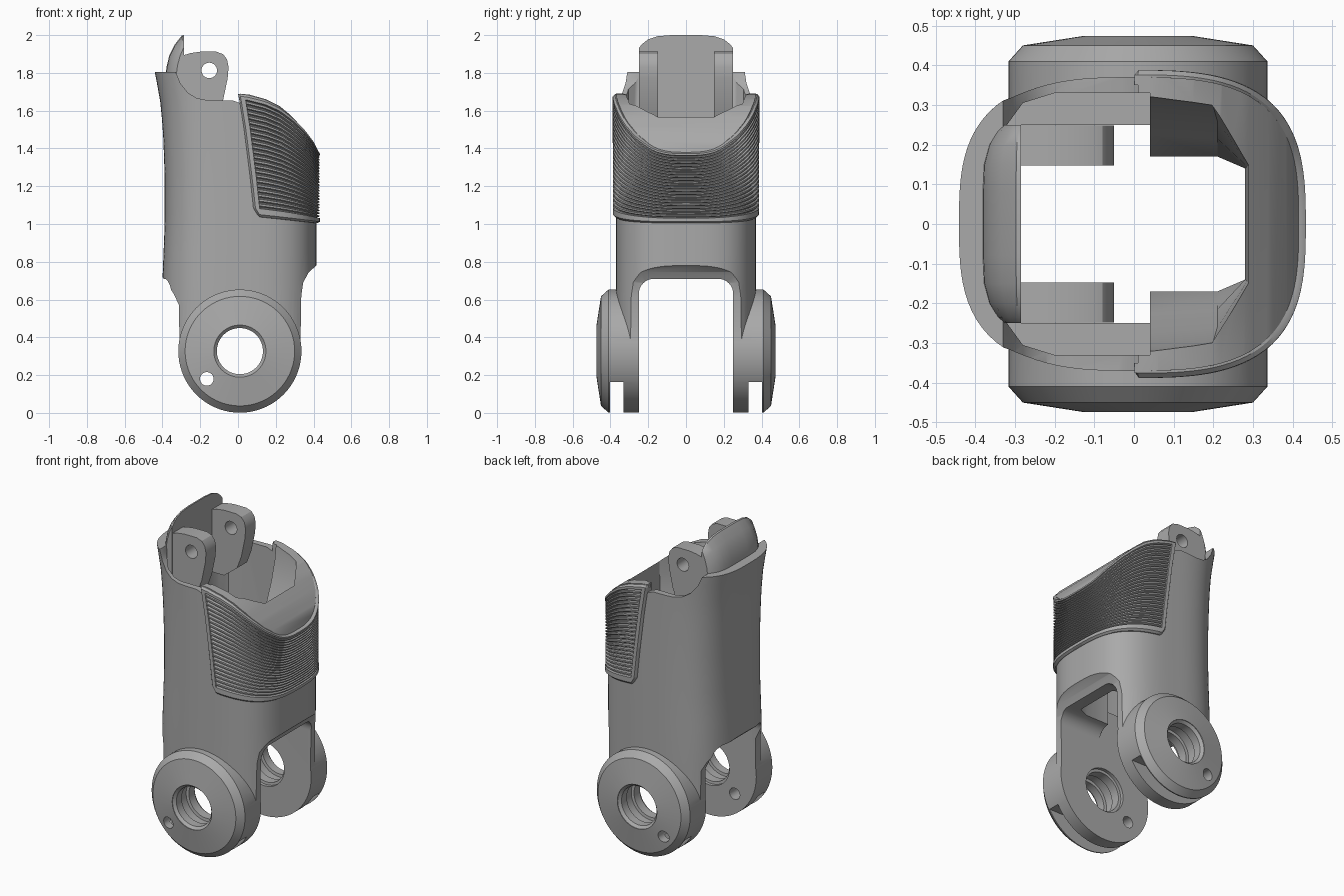
import bpy, bmesh, math

if "Cube" in bpy.data.objects:
    bpy.data.objects.remove(bpy.data.objects["Cube"], do_unlink=True)

grey = bpy.data.materials.new("matte_grey")
grey.use_nodes = True
grey.diffuse_color = (0.4, 0.4, 0.4, 1)
grey.node_tree.nodes["Principled BSDF"].inputs["Base Color"].default_value = (0.4, 0.4, 0.4, 1)

AXLE_X, AXLE_Z = 0.01, 0.327
HALF_Y, POWER = 0.37, 3


def loft(name, rings, cap=True, closed=True):
    """Skin a list of equal-length point rings."""
    bm = bmesh.new()
    rows = [[bm.verts.new(p) for p in ring] for ring in rings]
    n = len(rows[0])
    for a, b in zip(rows, rows[1:]):
        for i in range(n if closed else n - 1):
            j = (i + 1) % n
            bm.faces.new((a[i], a[j], b[j], b[i]))
    if cap:
        bm.faces.new(rows[0])
        bm.faces.new(rows[-1])
    bmesh.ops.recalc_face_normals(bm, faces=bm.faces)
    mesh = bpy.data.meshes.new(name)
    bm.to_mesh(mesh)
    bm.free()
    mesh.materials.append(grey)
    ob = bpy.data.objects.new(name, mesh)
    bpy.context.collection.objects.link(ob)
    return ob


def prism_y(name, outline, y0, y1):
    return loft(name, [[(x, y, z) for x, z in outline] for y in (y0, y1)])


def lathe_y(name, profile, x=AXLE_X, z=AXLE_Z, sides=72):
    """Rings of (radius, y) around an axis parallel to y."""
    turn = [math.tau * i / sides for i in range(sides)]
    return loft(name, [[(x + r * math.cos(t), y, z + r * math.sin(t)) for t in turn]
                       for r, y in profile])


def boolean(target, cutter, operation="DIFFERENCE"):
    mod = target.modifiers.new("cut", "BOOLEAN")
    mod.operation, mod.solver, mod.object = operation, "EXACT", cutter
    bpy.context.view_layer.objects.active = target
    bpy.ops.object.modifier_apply(modifier=mod.name)
    bpy.data.objects.remove(cutter, do_unlink=True)


def smooth(ob, angle=30):
    bpy.ops.object.select_all(action="DESELECT")
    ob.select_set(True)
    bpy.context.view_layer.objects.active = ob
    bpy.ops.object.shade_smooth_by_angle(angle=math.radians(angle))


def interp(table, x):
    for (x0, y0), (x1, y1) in zip(table, table[1:]):
        if x <= x1:
            return y0 + (y1 - y0) * max(0, (x - x0) / (x1 - x0))
    return table[-1][1]


# Outer shell: superellipse section with a waisted back wall
BACK = [(0.7, -0.40), (1.0, -0.388), (1.25, -0.388), (1.5, -0.397),
        (1.65, -0.412), (1.75, -0.43), (1.85, -0.45)]


def section(z):
    back = interp(BACK, z)
    return (back + 0.415) / 2, (0.415 - back) / 2


def shell_point(theta, z, off=0.0):
    cx, a = section(z)
    c, s = math.cos(theta), math.sin(theta)
    r = (abs(c / a) ** POWER + abs(s / HALF_Y) ** POWER) ** (-1 / POWER) + off
    return cx + r * c, r * s, z


levels = [0.25, 0.7] + [0.85 + 0.1 * i for i in range(11)]
body = loft("body", [[shell_point(math.tau * i / 112, z) for i in range(112)] for z in levels])

# Side outline of the body
PAD_TOP = [(0.01, 1.69), (0.06, 1.685), (0.15, 1.66), (0.22, 1.625), (0.28, 1.575),
           (0.34, 1.51), (0.385, 1.445), (0.415, 1.38), (0.44, 1.32)]
outline = [(-0.31, 0.33), (-0.312, 0.57), (-0.34, 0.63), (-0.4, 0.72), (-0.6, 0.9),
           (-0.6, 1.805), (-0.33, 1.805), (-0.305, 1.745), (-0.265, 1.695), (-0.22, 1.667),
           (-0.16, 1.655), (-0.03, 1.655), (0.01, 1.64)] + PAD_TOP + [
           (0.6, 1.2), (0.6, 0.83), (0.415, 0.78), (0.375, 0.745), (0.345, 0.69),
           (0.335, 0.62), (0.33, 0.33)]
boolean(body, prism_y("side_outline", outline, -0.6, 0.6), "INTERSECT")

# Hinge discs
for s in (-1, 1):
    disc = lathe_y("disc", [(r, s * y) for r, y in (
        (0.326, 0.24), (0.326, 0.41), (0.29, 0.45), (0.13, 0.475))])
    boolean(body, disc, "UNION")

# Gap between the hinge arms, with rounded upper corners
gap = [(-0.25, -0.2)]
for cy, start in ((-0.17, math.pi), (0.17, math.pi / 2)):
    for i in range(9):
        t = start - i * math.pi / 16
        gap.append((cy + 0.08 * math.cos(t), 0.63 + 0.08 * math.sin(t)))
gap.append((0.25, -0.2))
boolean(body, loft("arm_gap", [[(x, y, z) for y, z in gap] for x in (-0.7, 0.7)]))


# Inner cavity: wide back half, narrow front half opening into a bowl
def front_ring(z, w0, w1, w2, x1, x2):
    half = [(0.0, w0), (0.04, w0), (x1, w1), (x2, w2)]
    return [(x, y, z) for x, y in half] + [(x, -y, z) for x, y in reversed(half)]


back_half = [(0.04, -0.33), (-0.2, -0.33), (-0.28, -0.305), (-0.32, -0.25), (-0.333, -0.15)]
back_half += [(x, -y) for x, y in reversed(back_half)]
boolean(body, loft("back_cavity", [[(x, y, z) for x, y in back_half] for z in (0.85, 2.1)]))
boolean(body, loft("front_cavity", [
    front_ring(0.6, 0.17, 0.17, 0.14, 0.21, 0.28),
    front_ring(1.25, 0.17, 0.17, 0.14, 0.21, 0.28),
    front_ring(1.36, 0.225, 0.215, 0.14, 0.21, 0.28),
    front_ring(1.48, 0.275, 0.26, 0.145, 0.21, 0.285),
    front_ring(1.6, 0.31, 0.295, 0.15, 0.2, 0.29),
    front_ring(1.8, 0.335, 0.32, 0.15, 0.18, 0.3)]))
well = [(-0.285, -0.25), (0.05, -0.25), (0.05, 0.25), (-0.285, 0.25)]
boolean(body, loft("lower_well", [[(x, y, z) for x, y in well] for z in (0.6, 1.0)]))

# Axle bores, pin holes and lower slots
for s in (-1, 1):
    bore = lathe_y("bore", [(r, s * y) for r, y in (
        (0.138, 0.2), (0.138, 0.27), (0.122, 0.272), (0.122, 0.33), (0.14, 0.332),
        (0.14, 0.40), (0.122, 0.402), (0.122, 0.455), (0.138, 0.47), (0.138, 0.52))])
    boolean(body, bore)
    boolean(body, lathe_y("pin_hole", [(0.036, s * 0.2), (0.036, s * 0.55)], -0.165, 0.18, 24))
    slot = [(-0.5, -0.1), (0.5, -0.1), (0.5, 0.163), (-0.5, 0.163)]
    boolean(body, prism_y("slot", slot, s * 0.33, s * 0.403))
smooth(body)

# Ribbed grip pad wrapped around the front
RIM, GROOVE = 0.018, 0.003
rows = [(0, -0.02), (0.001, 0.006), (0.02, RIM), (0.07, RIM)]
RIBS = 22
for k in range(RIBS):
    for part, off in ((0.02, GROOVE), (0.2, GROOVE), (0.45, RIM - 0.002), (0.85, RIM - 0.002)):
        rows.append((0.075 + 0.87 * (k + part) / RIBS, off))
rows += [(0.947, GROOVE), (0.955, RIM), (0.98, RIM), (0.999, 0.006), (1, -0.02)]
edge = [(-1, -0.02), (-0.999, 0.006), (-0.985, RIM), (-0.945, RIM)]
cols = edge + [(-0.94 + 1.88 * i / 64, None) for i in range(65)] + [(-s, o) for s, o in reversed(edge)]


def pad_point(v, v_off, s, s_off):
    cx, a = section(1.3)
    left = 0.085 - 0.07 * v + 0.03 * max(0, 1 - v / 0.08) ** 2
    y = HALF_Y * (1 - abs((left - cx) / a) ** POWER) ** (1 / POWER)
    theta = s * math.atan2(y, left - cx)
    x = shell_point(theta, 1.3)[0]
    low, high = 1.04 - 0.035 * (x - 0.08) / 0.33, interp(PAD_TOP, x)
    border = v < 0.072 or v > 0.95
    if s_off is None:
        off = v_off
    else:
        off = min(s_off, v_off) if border else s_off
    return shell_point(theta, low + (high - low) * v, off)


pad = loft("grip_pad", [[pad_point(v, vo, s, so) for s, so in cols] for v, vo in rows],
           cap=False, closed=False)
smooth(pad)

# Curved tab rising from the back wall
tab_side = [(0.098, 1.5), (0.1, 1.75), (0.094, 1.83), (0.078, 1.895),
            (0.05, 1.95), (0.012, 1.998), (0.0, 2.0), (0.0, 1.5)]
widths = [(0.25, 0.45, 0.07), (0.235, 0.62, 0.05), (0.2, 0.83, 0.022),
          (0.15, 0.97, 0.006), (0.08, 1.0, 0.0)]
stations = [(-y, w, d) for y, w, d in widths] + list(reversed(widths))
tab = loft("back_tab", [[(-0.285 - x * w, y, z - d * (z - 1.5) / 0.5) for x, z in tab_side]
                        for y, w, d in stations])
smooth(tab, 35)

# Pair of hinge lugs
lug_side = [(-0.3, 1.5), (-0.2, 1.5), (-0.11, 1.57), (-0.08, 1.65), (-0.055, 1.77),
            (-0.05, 1.83), (-0.058, 1.872), (-0.08, 1.9), (-0.115, 1.912), (-0.2, 1.912),
            (-0.25, 1.905), (-0.3, 1.89)]
for s, side in ((-1, "right"), (1, "left")):
    lug = prism_y(side + "_lug", lug_side, s * 0.147, s * 0.248)
    boolean(lug, lathe_y("lug_hole", [(0.041, s * 0.1), (0.041, s * 0.3)], -0.152, 1.813, 28))
    smooth(lug)
